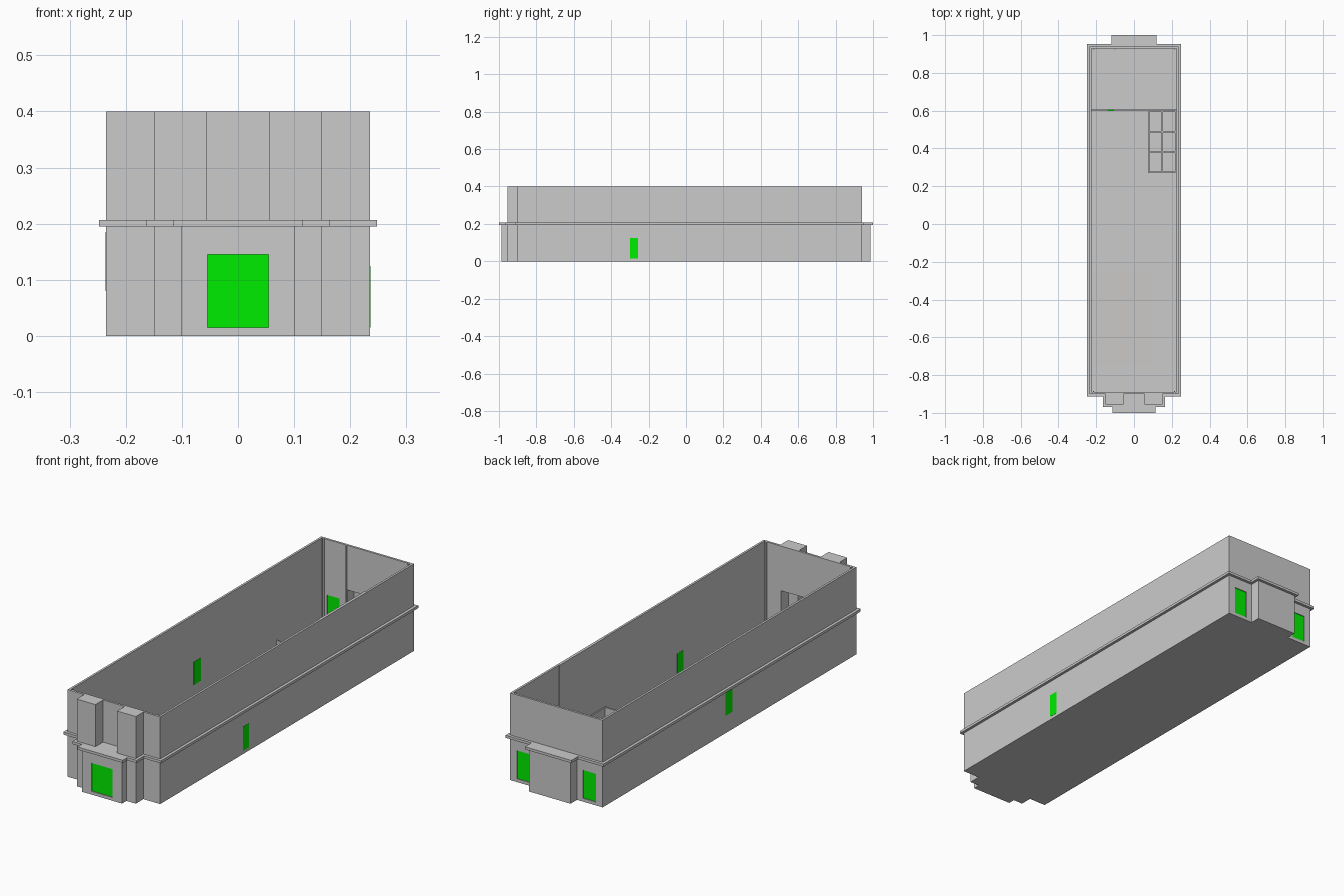
import bpy, bmesh
from mathutils import Vector

if "Cube" in bpy.data.objects:
    bpy.data.objects.remove(bpy.data.objects["Cube"])

T = 0.01  # wall thickness


def material(name, color):
    m = bpy.data.materials.new(name)
    m.diffuse_color = color
    m.use_nodes = True
    m.node_tree.nodes["Principled BSDF"].inputs["Base Color"].default_value = m.diffuse_color
    return m


green = material("door_green", (0.0, 0.85, 0.0, 1))
tan = material("mat_tan", (0.6, 0.59, 0.57, 1))


def finish(name, bm, mat=None):
    bmesh.ops.remove_doubles(bm, verts=bm.verts, dist=1e-5)
    bmesh.ops.dissolve_degenerate(bm, dist=1e-5, edges=bm.edges)
    bmesh.ops.recalc_face_normals(bm, faces=bm.faces)
    me = bpy.data.meshes.new(name)
    bm.to_mesh(me)
    bm.free()
    ob = bpy.data.objects.new(name, me)
    bpy.context.collection.objects.link(ob)
    if mat:
        me.materials.append(mat)
    return ob


def box(name, x0, x1, y0, y1, z0, z1, mat=None):
    bm = bmesh.new()
    bmesh.ops.create_cube(bm, size=1)
    for v in bm.verts:
        v.co = ((x0 + x1) / 2 + v.co.x * (x1 - x0),
                (y0 + y1) / 2 + v.co.y * (y1 - y0),
                (z0 + z1) / 2 + v.co.z * (z1 - z0))
    return finish(name, bm, mat)


def prism(name, pts, z0, z1):
    bm = bmesh.new()
    f = bm.faces.new([bm.verts.new((x, y, z0)) for x, y in pts])
    ext = bmesh.ops.extrude_face_region(bm, geom=[f])["geom"]
    for v in ext:
        if isinstance(v, bmesh.types.BMVert):
            v.co.z = z1
    return finish(name, bm)


def ring(name, outer, inner, z0, z1):
    bm = bmesh.new()
    o0, o1, i0, i1 = [[bm.verts.new((x, y, z)) for x, y in p]
                      for p, z in ((outer, z0), (outer, z1), (inner, z0), (inner, z1))]
    n = len(outer)
    for a, b in ((o0, o1), (o1, i1), (i1, i0), (i0, o0)):
        for k in range(n):
            j = (k + 1) % n
            bm.faces.new((a[k], a[j], b[j], b[k]))
    return finish(name, bm)


def inset(pts, d):
    # shift every edge of a counter-clockwise right-angled outline inward by d
    out = []
    for k, p in enumerate(pts):
        p = Vector(p)
        a = (p - Vector(pts[k - 1])).normalized()
        b = (Vector(pts[(k + 1) % len(pts)]) - p).normalized()
        q = p + d * (Vector((-a.y, a.x)) + Vector((-b.y, b.x)))
        out.append((q.x, q.y))
    return out


# stepped ground plan: right half mirrored to the left
half = [(0.102, -0.987), (0.102, -0.955), (0.15, -0.955), (0.15, -0.90),
        (0.235, -0.90), (0.235, 0.94), (0.105, 0.94), (0.105, 0.987)]
plan = half + [(-x, y) for x, y in reversed(half)]
hall = [(-0.235, -0.90), (0.235, -0.90), (0.235, 0.94), (-0.235, 0.94)]

# shell: floor, lower walls, ledge with porch roofs, upper walls
prism("floor", inset(plan, T), 0, 0.01)
lower = ring("lower_walls", plan, inset(plan, T), 0, 0.195)
edge = inset(plan, -0.013)
hole = [(max(-0.225, min(0.225, x)), max(-0.89, min(0.93, y))) for x, y in edge]
ring("ledge", edge, hole, 0.195, 0.207)
ring("upper_walls", hall, inset(hall, T), 0.207, 0.4)

# front towers
for side, s in (("left", -1), ("right", 1)):
    xs = sorted((s * 0.055, s * 0.15))
    box("front_tower_" + side, *xs, -0.955, -0.90, 0.207, 0.4)

# recessed front and back doors set in cut openings
for name, x0, x1, y in (("front_door", -0.054, 0.054, -0.982),
                        ("back_door_left", -0.2, -0.135, 0.935),
                        ("back_door_right", 0.135, 0.2, 0.935)):
    cut = box(name + "_cutter", x0, x1, y - 0.02, y + 0.02, 0.015, 0.145)
    cut.hide_render = True
    cut.hide_viewport = True
    mod = lower.modifiers.new(name, 'BOOLEAN')
    mod.operation = 'DIFFERENCE'
    mod.solver = 'EXACT'
    mod.object = cut
    box(name, x0, x1, y - 0.001, y + 0.001, 0.015, 0.145, green)

# flush side doors
box("right_side_door", 0.224, 0.236, -0.30, -0.257, 0.015, 0.125, green)
box("left_side_door", -0.236, -0.224, 0.0, 0.05, 0.08, 0.185, green)

# low partition with its door
box("partition", -0.225, 0.225, 0.60, 0.605, 0.01, 0.055)
box("partition_door", -0.14, -0.105, 0.598, 0.607, 0.01, 0.056, green)

# two rows of three open stalls against the right wall
for k, x in enumerate((0.075, 0.146, 0.217)):
    box(f"stall_wall_long_{k}", x, x + 0.008, 0.27, 0.60, 0.01, 0.085)
for k in range(4):
    y = 0.27 + k * 0.1075
    box(f"stall_wall_cross_{k}", 0.075, 0.225, y, y + 0.0075, 0.01, 0.085)
box("wall_panel", 0.222, 0.225, 0.27, 0.60, 0.01, 0.4)

# thin ribs on the inner end walls
for k, (x, y) in enumerate(((-0.215, 0.925), (-0.1, 0.925), (0.215, 0.925),
                            (-0.215, -0.89), (0.215, -0.89))):
    box(f"wall_rib_{k}", x - 0.003, x + 0.003, y, y + 0.005, 0.01, 0.4)

# floor mat
box("floor_mat", -0.225, 0.095, -0.75, -0.25, 0.01, 0.013, tan)
